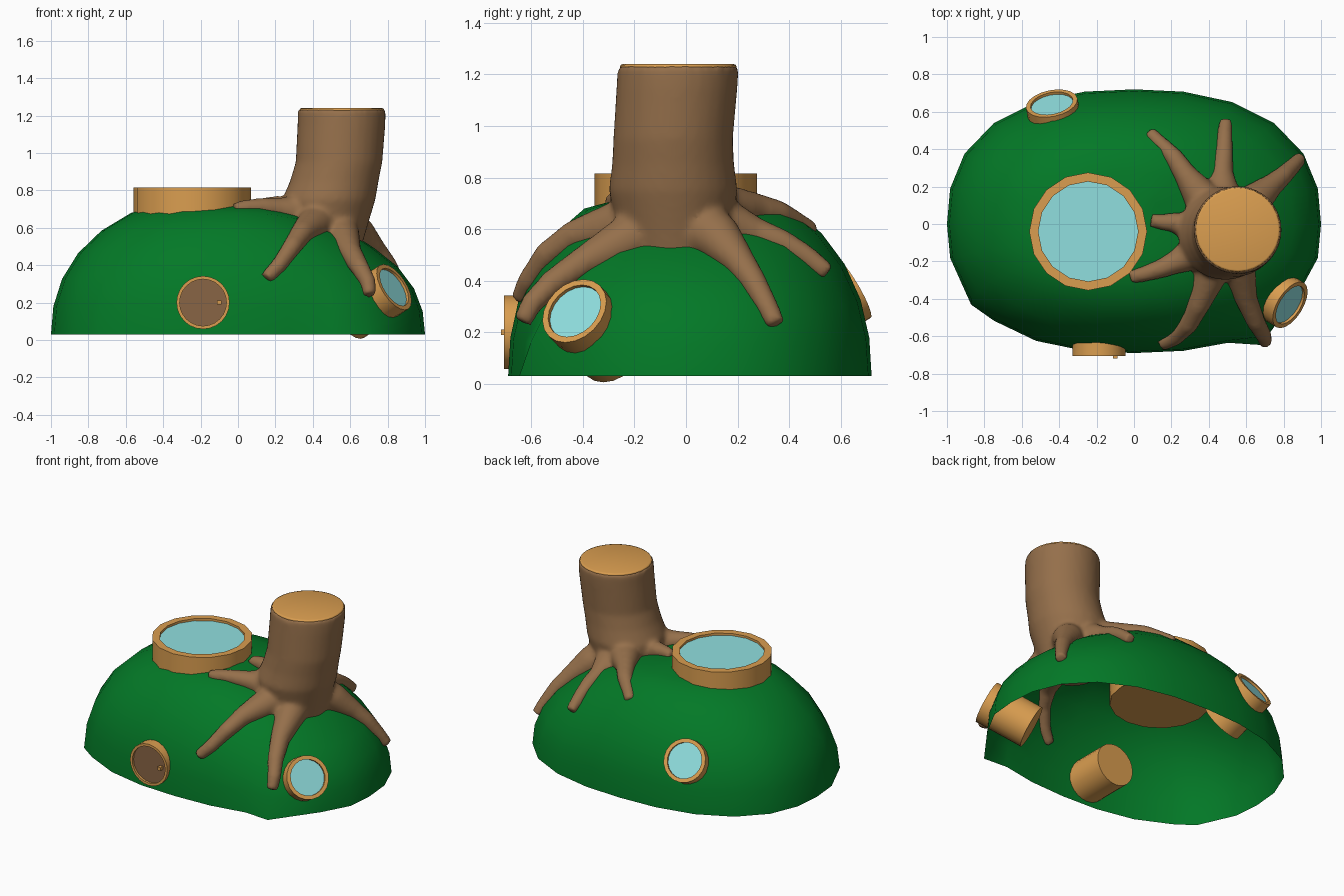
import bpy, bmesh
from math import sin, cos, pi
from mathutils import Vector

if "Cube" in bpy.data.objects:
    bpy.data.objects.remove(bpy.data.objects["Cube"])


def material(name, rgb):
    m = bpy.data.materials.new(name)
    m.diffuse_color = (*rgb, 1)
    m.use_nodes = True
    m.node_tree.nodes["Principled BSDF"].inputs["Base Color"].default_value = m.diffuse_color
    return m


GRASS = material("grass", (0.001, 0.19, 0.02))
WOOD = material("light_wood", (0.70, 0.34, 0.08))
BARK = material("bark", (0.30, 0.16, 0.07))
DOOR = material("door_wood", (0.25, 0.13, 0.06))
GLASS = material("glass", (0.28, 0.74, 0.74))


def finish(bm, name, mats, smooth=False):
    me = bpy.data.meshes.new(name)
    bm.to_mesh(me)
    bm.free()
    for m in mats:
        me.materials.append(m)
    for p in me.polygons:
        p.use_smooth = smooth
    ob = bpy.data.objects.new(name, me)
    bpy.context.collection.objects.link(ob)
    return ob


def bridge(bm, a, b):
    n = len(a)
    return [bm.faces.new((a[i], a[(i + 1) % n], b[(i + 1) % n], b[i])) for i in range(n)]


# Hill: open half superellipsoid with a flat top, lower on the right, front corners pulled out
def hill():
    bm = bmesh.new()
    # columns of the front base edge: (dx, dy)
    pull = {14: (.035, -.07), 20: (-.02, -.01), 21: (-.07, -.13), 22: (-.02, 0)}
    n, m = 2.4, 2.2

    def point(j, k):
        e, a = k * pi / 16, j * pi / 12
        d = Vector((cos(e) * cos(a), cos(e) * sin(a), sin(e)))
        flat = abs(d.x) ** n + abs(d.y) ** n
        d /= (flat ** (m / n) + d.z ** m) ** (1 / m)
        x, y, z = d.x, d.y * (.72 if d.y > 0 else .69), .76 * d.z
        if z > .67:
            z = .67 + (z - .67) * .3
        z *= 1 - .17 * min(1, max(0, (x - .1) / .6))
        dx, dy = pull.get(j, (0, 0))
        f = max(0, 1 - z / .45)
        return x + dx * f, y + dy * f, z + .03

    rings = [[bm.verts.new(point(j, k)) for j in range(24)] for k in range(8)]
    for a, b in zip(rings, rings[1:]):
        bridge(bm, a, b)
    top = bm.verts.new((0, 0, .727))
    for j in range(24):
        bm.faces.new((rings[-1][j], rings[-1][(j + 1) % 24], top))
    finish(bm, "hill", [GRASS], True)


# Round frame: plug running into the hill, with a recessed panel in its face
def round_frame(name, centre, normal, r, inner, depth, panel, sides=16):
    bm = bmesh.new()
    profile = [(r, -depth), (r, 0), (inner, 0), (inner, -.015)]
    rings = [[bm.verts.new((q * cos(2 * pi * i / sides), q * sin(2 * pi * i / sides), z))
              for i in range(sides)] for q, z in profile]
    for a, b in zip(rings, rings[1:]):
        bridge(bm, a, b)
    bm.faces.new(rings[0][::-1])
    bm.faces.new(rings[-1]).material_index = 1
    ob = finish(bm, name, [WOOD, panel], True)
    ob.location = centre
    ob.rotation_mode = 'QUATERNION'
    ob.rotation_quaternion = Vector(normal).to_track_quat('Z', 'Y')
    bpy.context.view_layer.objects.active = ob
    ob.select_set(True)
    bpy.ops.object.shade_smooth_by_angle(angle=.6)
    ob.select_set(False)


# Closed tube through (x, y, z, radius) points; level keeps every ring horizontal
def tube(bm, pts, sides=20, level=False):
    rings = []
    for i, p in enumerate(pts):
        d = Vector(pts[min(i + 1, len(pts) - 1)][:3]) - Vector(pts[max(i - 1, 0)][:3])
        u = Vector((1, 0, 0)) if level else d.cross(Vector((0, 0, 1))).normalized()
        v = Vector((0, 1, 0)) if level else d.normalized().cross(u)
        rings.append([bm.verts.new(Vector(p[:3]) + p[3] * (u * cos(2 * pi * k / sides) + v * sin(2 * pi * k / sides)))
                      for k in range(sides)])
    for a, b in zip(rings, rings[1:]):
        bridge(bm, a, b)
    bm.faces.new(rings[0][::-1])
    bm.faces.new(rings[-1])


# Tree stump with seven roots, fused into one skin
def stump():
    bm = bmesh.new()
    tube(bm, [(.47, -.04, .46, .18), (.47, -.045, .60, .22), (.485, -.05, .75, .25), (.515, -.05, .85, .237),
              (.54, -.05, .95, .232), (.553, -.035, 1.15, .235), (.555, -.03, 1.233, .235)], 32, True)
    roots = [
        [(.35, .16, .68), (.27, .27, .68), (.21, .36, .66), (.15, .42, .63), (.08, .49, .59)],
        [(.47, .18, .61), (.47, .28, .58), (.48, .37, .55), (.485, .46, .50), (.49, .55, .43)],
        [(.65, .13, .56), (.74, .21, .47), (.80, .26, .40), (.85, .31, .31), (.89, .35, .23)],
        [(.30, -.01, .69), (.24, 0, .71), (.20, .01, .72), (.15, .01, .72), (.09, .02, .715)],
        [(.32, -.16, .68), (.21, -.21, .70), (.14, -.24, .71), (.06, -.265, .71), (-.02, -.285, .70)],
        [(.40, -.28, .61), (.34, -.44, .57), (.29, -.54, .50), (.22, -.61, .40), (.15, -.645, .33)],
        [(.56, -.24, .55), (.60, -.40, .47), (.65, -.52, .39), (.695, -.60, .31), (.705, -.635, .24)],
    ]
    radii = (.095, .062, .052, .044, .038)
    for path in roots:
        tube(bm, [(.48, -.04, .66, .15)] + [(*p, r) for p, r in zip(path, radii)], 14)
    bmesh.ops.recalc_face_normals(bm, faces=bm.faces)
    ob = finish(bm, "stump_and_roots", [BARK], True)
    m = ob.modifiers.new("fuse", 'REMESH')
    m.mode, m.voxel_size, m.use_smooth_shade = 'VOXEL', .014, True
    m = ob.modifiers.new("soften", 'SMOOTH')
    m.factor, m.iterations = .5, 10

    # Cut top of the stump
    bm = bmesh.new()
    tube(bm, [(.555, -.03, 1.20, .2), (.555, -.03, 1.228, .226), (.555, -.03, 1.237, .224), (.555, -.03, 1.24, .215)],
         32, True)
    bmesh.ops.recalc_face_normals(bm, faces=bm.faces)
    finish(bm, "stump_top", [WOOD], True)


hill()
stump()
round_frame("skylight", (-.245, -.04, .815), (0, 0, 1), .315, .267, .31, GLASS)
round_frame("front_door", (-.187, -.705, .20), (0, -1, 0), .142, .125, .30, DOOR, 24)
round_frame("right_window", (.835, -.433, .283), (.74, -.46, .48), .14, .115, .32, GLASS, 20)
round_frame("back_window", (-.44, .645, .375), (-.17, .84, .5), .14, .115, .30, GLASS, 20)

# Door knob
bm = bmesh.new()
bmesh.ops.create_cube(bm, size=1)
bmesh.ops.scale(bm, verts=bm.verts, vec=(.022, .036, .022))
bmesh.ops.translate(bm, verts=bm.verts, vec=(-.10, -.70, .20))
finish(bm, "door_knob", [WOOD])
